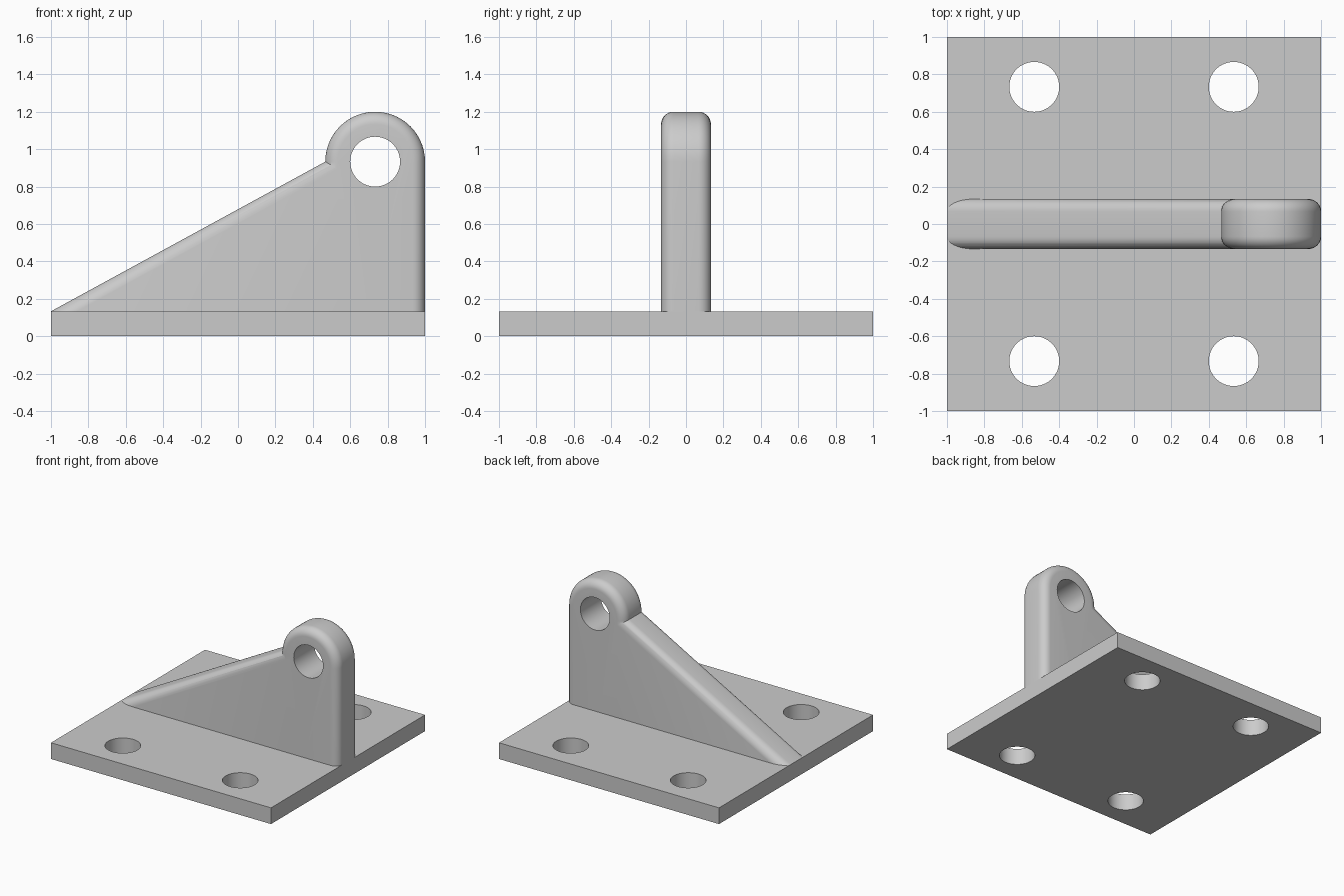
import bpy, bmesh, math
from mathutils import Matrix

if "Cube" in bpy.data.objects:
    bpy.data.objects.remove(bpy.data.objects["Cube"])

BASE_H, HALF_T, FILLET = 0.1333, 0.1333, 0.0667   # plate height, rib half width, edge radius
EYE_X, EYE_Z, EYE_R, HOLE_R = 0.7333, 0.9333, 0.2667, 0.1333

grey = bpy.data.materials.new("plain grey")
grey.use_nodes = True
grey.diffuse_color = (0.6, 0.6, 0.6, 1)
grey.node_tree.nodes["Principled BSDF"].inputs["Base Color"].default_value = (0.6, 0.6, 0.6, 1)


def make_object(name, bm):
    bmesh.ops.recalc_face_normals(bm, faces=bm.faces)
    mesh = bpy.data.meshes.new(name)
    bm.to_mesh(mesh)
    bm.free()
    mesh.materials.append(grey)
    obj = bpy.data.objects.new(name, mesh)
    bpy.context.collection.objects.link(obj)
    return obj


def box(name, size, centre):
    bm = bmesh.new()
    bmesh.ops.create_cube(bm, size=1, matrix=Matrix.Translation(centre) @ Matrix.Diagonal((*size, 1)))
    return make_object(name, bm)


def cylinder(name, centre, turn=0):
    bm = bmesh.new()
    bmesh.ops.create_cone(bm, cap_ends=True, segments=64, radius1=HOLE_R, radius2=HOLE_R, depth=1,
                          matrix=Matrix.Translation(centre) @ Matrix.Rotation(turn, 4, 'X'))
    return make_object(name, bm)


def rounded_slab(name, profile, rounded):
    """Extrude an (x, z) profile across y and round the rim edges chosen by a rule."""
    bm = bmesh.new()
    face = bm.faces.new([bm.verts.new((x, -HALF_T, z)) for x, z in profile])
    grown = bmesh.ops.extrude_face_region(bm, geom=[face])
    bmesh.ops.translate(bm, vec=(0, 2 * HALF_T, 0),
                        verts=[g for g in grown["geom"] if isinstance(g, bmesh.types.BMVert)])
    rim = [e for e in bm.edges
           if abs(e.verts[0].co.y - e.verts[1].co.y) < 1e-5 and rounded(e.verts[0].co, e.verts[1].co)]
    bmesh.ops.bevel(bm, geom=rim, offset=FILLET, segments=8, profile=0.5, affect='EDGES')
    return make_object(name, bm)


def combine(target, other, operation):
    mod = target.modifiers.new(operation.lower(), 'BOOLEAN')
    mod.operation, mod.object, mod.solver = operation, other, 'EXACT'
    bpy.context.view_layer.objects.active = target
    bpy.ops.object.modifier_apply(modifier=mod.name)
    bpy.data.objects.remove(other)


# Base plate with four bolt holes
plate = box("base_plate", (2, 2, BASE_H), (0, 0, BASE_H / 2))
for sx in (-1, 1):
    for sy in (-1, 1):
        combine(plate, cylinder("bolt_hole_cutter", (sx * 0.5333, sy * 0.7333, 0)), 'DIFFERENCE')

# Sloping gusset, rounded along its top only
slope = (EYE_Z - BASE_H) / (EYE_X - EYE_R + 1)
low, high = -1.4, 0.7
gusset_profile = [(x, BASE_H + (x + 1) * slope) for x in (low, high)] + [(high, -0.5), (low, -0.5)]
rib = rounded_slab("lug_rib", gusset_profile,
                   lambda a, b: min(a.z, b.z) > -0.4 and abs(a.x - b.x) > 1)

# Upright eye with a round top, rounded all around the rim
arc = [(EYE_X + EYE_R * math.cos(math.pi * i / 28), EYE_Z + EYE_R * math.sin(math.pi * i / 28))
       for i in range(29)]
eye_profile = arc + [(EYE_X - EYE_R, -0.5), (EYE_X + EYE_R, -0.5)]
eye = rounded_slab("eye", eye_profile, lambda a, b: max(a.z, b.z) > -0.4)

# Join the two, bore the pin hole and trim level with the plate
combine(rib, eye, 'UNION')
combine(rib, cylinder("pin_hole_cutter", (EYE_X, 0, EYE_Z), math.pi / 2), 'DIFFERENCE')
combine(rib, box("trim_cutter", (4, 1, 2), (0, 0, BASE_H - 1)), 'DIFFERENCE')

# Smooth curves, sharp corners
for obj in (plate, rib):
    bpy.ops.object.select_all(action='DESELECT')
    obj.select_set(True)
    bpy.context.view_layer.objects.active = obj
    bpy.ops.object.shade_smooth_by_angle(angle=math.radians(30))
